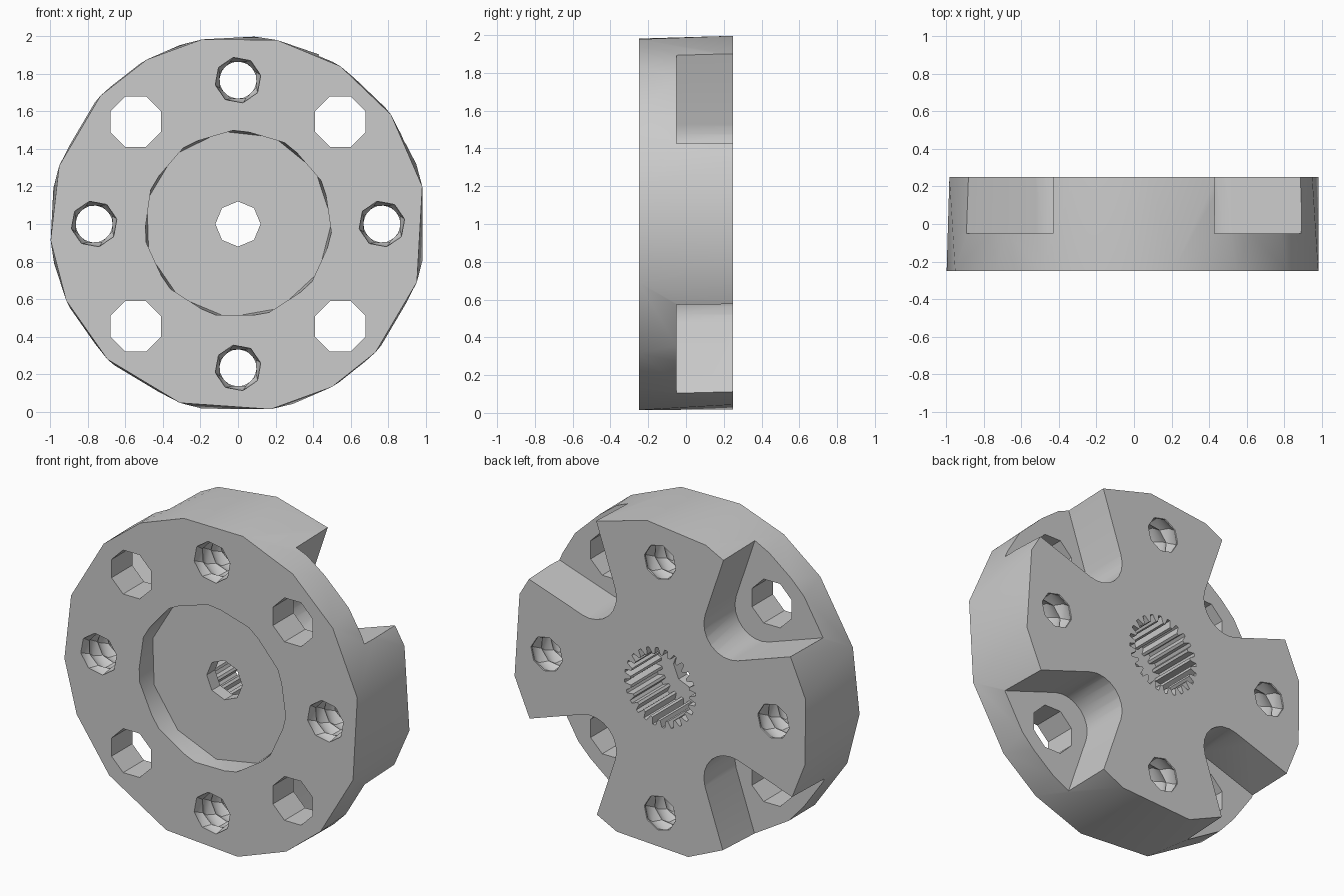
import bpy, bmesh
from math import sin, cos, pi, radians
from mathutils import Vector

cube = bpy.data.objects.get("Cube")
if cube:
    bpy.data.objects.remove(cube, do_unlink=True)

grey = bpy.data.materials.new("light grey")
grey.use_nodes = True
colour = (0.6, 0.6, 0.6, 1)
grey.diffuse_color = colour
grey.node_tree.nodes["Principled BSDF"].inputs["Base Color"].default_value = colour


def circle(n, r, y, cx=0, cz=0, turn=0):
    """Ring of n points facing the y axis; turn is in degrees."""
    return [Vector((cx + r * cos(2 * pi * i / n + radians(turn)), y,
                    cz + 1 + r * sin(2 * pi * i / n + radians(turn)))) for i in range(n)]


def loft(name, rings):
    """Closed solid through rings of equal point count."""
    bm = bmesh.new()
    loops = [[bm.verts.new(p) for p in ring] for ring in rings]
    n = len(loops[0])
    for a, b in zip(loops, loops[1:]):
        for i in range(n):
            j = (i + 1) % n
            bm.faces.new((a[i], a[j], b[j], b[i]))
    bm.faces.new(loops[0])
    bm.faces.new(loops[-1])
    bmesh.ops.recalc_face_normals(bm, faces=bm.faces)
    bmesh.ops.triangulate(bm, faces=[f for f in bm.faces if len(f.verts) == 4])
    mesh = bpy.data.meshes.new(name)
    bm.to_mesh(mesh)
    bm.free()
    mesh.materials.append(grey)
    obj = bpy.data.objects.new(name, mesh)
    bpy.context.collection.objects.link(obj)
    return obj


# Coarse, slightly uneven disc
angles = [11.5, 35.5, 57, 78, 101, 119, 137, 162,
          185, 204, 226, 252, 280, 300, 317, 342]


def rim(y, turn):
    return [Vector((cos(radians(a + turn)), y, 1 + sin(radians(a + turn)))) for a in angles]


hub = loft("hub_disc", [rim(-0.25, 0), rim(0.25, 7)])
cutters = []

# Front recess and centre hole
cutters.append(loft("recess_cutter", [circle(11, 0.5, -0.3, turn=90), circle(11, 0.5, -0.13, turn=100)]))
cutters.append(loft("centre_hole_cutter", [circle(8, 0.12, -0.2), circle(8, 0.12, 0.1)]))

# Toothed bore from the back
teeth = 24


def spline(y):
    pts = []
    for i in range(teeth):
        for r, offset in ((0.2, 0), (0.2, 0.3), (0.24, 0.5), (0.24, 0.8)):
            t = 2 * pi * (i + offset) / teeth
            pts.append(Vector((r * cos(t), y, 1 + r * sin(t))))
    return pts


cutters.append(loft("spline_cutter", [spline(-0.05), spline(0.3)]))

# Flared slot outline along its own axis: rounded inner end, walls opening outward
flare = radians(27)
slot = []
for i in range(9):
    t = pi / 2 + flare + (pi - 2 * flare) * i / 8
    slot.append((0.665 + 0.175 * cos(t), 0.175 * sin(t)))
slot += [(1.2, -0.46), (1.2, 0.46)]

for k in range(4):
    # Rounded slots and plain holes on the diagonals
    d = radians(45 + 90 * k)
    u, v = Vector((cos(d), 0, sin(d))), Vector((-sin(d), 0, cos(d)))
    rings = [[u * a + v * b + Vector((0, y, 1)) for a, b in slot] for y in (-0.05, 0.3)]
    cutters.append(loft("slot_cutter", rings))
    cx, cz = 0.77 * cos(d), 0.77 * sin(d)
    cutters.append(loft("plain_hole_cutter",
                        [circle(8, 0.145, y, cx, cz, 22.5) for y in (-0.3, 0.05)]))

    # Threaded holes on the main axes
    q = radians(90 * k)
    cx, cz = 0.765 * cos(q), 0.765 * sin(q)
    rings = [circle(8, 0.125 if i % 2 else 0.105, -0.29 + 0.58 * i / 13, cx, cz, 12 * i)
             for i in range(14)]
    cutters.append(loft("thread_cutter", rings))

# Cut everything out of the disc
for c in cutters:
    mod = hub.modifiers.new(c.name, 'BOOLEAN')
    mod.operation, mod.solver, mod.object = 'DIFFERENCE', 'EXACT', c
    c.hide_render = True
deps = bpy.context.evaluated_depsgraph_get()
result = bpy.data.meshes.new_from_object(hub.evaluated_get(deps))
hub.modifiers.clear()
hub.data = result
for c in cutters:
    bpy.data.objects.remove(c, do_unlink=True)

bpy.ops.object.select_all(action='DESELECT')
hub.select_set(True)
bpy.context.view_layer.objects.active = hub
bpy.ops.object.shade_smooth_by_angle(angle=radians(32))
